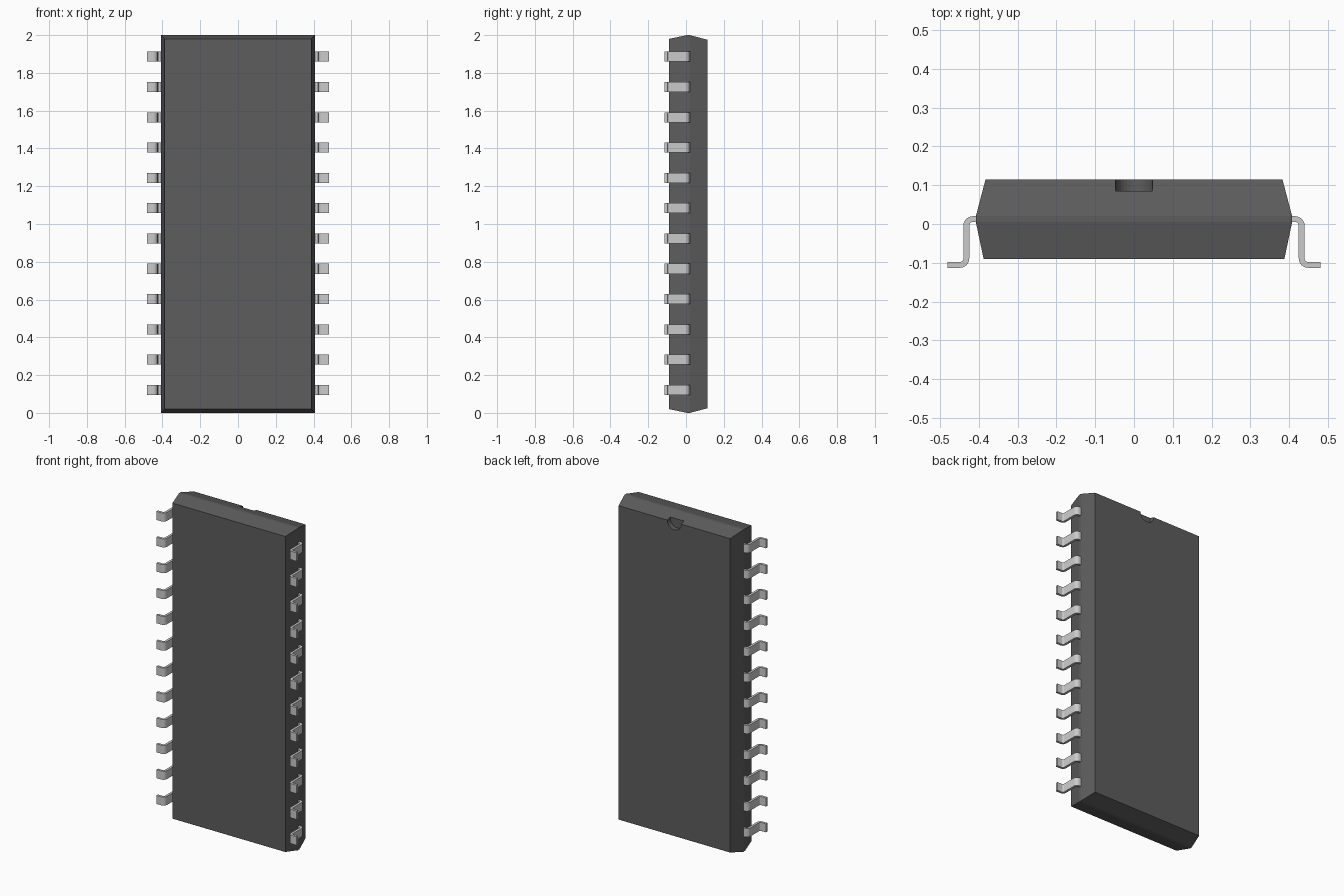
import bpy, bmesh
from math import cos, sin, pi, radians

if "Cube" in bpy.data.objects:
    bpy.data.objects.remove(bpy.data.objects["Cube"])


def material(name, color):
    m = bpy.data.materials.new(name)
    m.diffuse_color = (*color, 1)
    m.use_nodes = True
    m.node_tree.nodes["Principled BSDF"].inputs["Base Color"].default_value = m.diffuse_color
    return m


def add_object(name, bm, mat=None):
    bmesh.ops.recalc_face_normals(bm, faces=bm.faces)
    mesh = bpy.data.meshes.new(name)
    bm.to_mesh(mesh)
    bm.free()
    ob = bpy.data.objects.new(name, mesh)
    bpy.context.collection.objects.link(ob)
    if mat:
        mesh.materials.append(mat)
    return ob


def prism(profile, axis, a, b):
    """Extrude a closed 2D profile along y or z from a to b."""
    bm = bmesh.new()
    place = (lambda u, v, t: (u, t, v)) if axis == 'y' else (lambda u, v, t: (u, v, t))
    ends = [[bm.verts.new(place(u, v, t)) for u, v in profile] for t in (a, b)]
    for loop in ends:
        bm.faces.new(loop)
    n = len(profile)
    for i in range(n):
        j = (i + 1) % n
        bm.faces.new((ends[0][i], ends[0][j], ends[1][j], ends[1][i]))
    return bm


def arc(cx, cy, r, start, end, steps=6):
    return [(cx + r * cos(radians(start + (end - start) * i / steps)),
             cy + r * sin(radians(start + (end - start) * i / steps)))
            for i in range(steps + 1)]


plastic = material("dark_plastic", (0.11, 0.11, 0.11))
metal = material("pin_metal", (0.65, 0.65, 0.62))

# Body: stacked rectangles with drafted sides around a thin straight band
bm = bmesh.new()
rings = []
for y, inset in ((-0.09, 0.02), (0.005, 0), (0.02, 0), (0.115, 0.025)):
    x, z = 0.408 - inset, 1 - inset
    rings.append([bm.verts.new((sx * x, y, 1 + sz * z))
                  for sx, sz in ((-1, -1), (1, -1), (1, 1), (-1, 1))])
bm.faces.new(rings[0])
bm.faces.new(rings[-1])
for lo, hi in zip(rings, rings[1:]):
    for i in range(4):
        j = (i + 1) % 4
        bm.faces.new((lo[i], lo[j], hi[j], hi[i]))
body = add_object("body", bm, plastic)

# Orientation notch: round cut in the back face at the top edge
circle = [(0.048 * cos(2 * pi * i / 32), 1.975 + 0.048 * sin(2 * pi * i / 32))
          for i in range(32)]
cutter = add_object("notch_cutter", prism(circle, 'y', 0.085, 0.16), plastic)
cutter.hide_render = True
cut = body.modifiers.new("notch", 'BOOLEAN')
cut.operation = 'DIFFERENCE'
cut.solver = 'EXACT'
cut.object = cutter
bpy.context.view_layer.objects.active = body
bpy.ops.object.modifier_apply(modifier=cut.name)
bpy.data.objects.remove(cutter, do_unlink=True)

# Gull-wing pins: one bent strip, repeated up the side and mirrored
r_in, r_out = 0.009, 0.024
shoulder = (0.440 - r_out, 0.020 - r_out)
ankle = (0.425 + r_out, -0.113 + r_out)
profile = ([(0.38, 0.020)] + arc(*shoulder, r_out, 90, 0)
           + arc(*ankle, r_in, 180, 270) + [(0.481, -0.098), (0.481, -0.113)]
           + arc(*ankle, r_out, 270, 180) + arc(*shoulder, r_in, 0, 90)
           + [(0.38, 0.005)])
pins = add_object("pins", prism(profile, 'z', 0.095, 0.148), metal)
bpy.ops.object.select_all(action='DESELECT')
pins.select_set(True)
bpy.context.view_layer.objects.active = pins
bpy.ops.object.shade_smooth_by_angle(angle=radians(30))
row = pins.modifiers.new("row", 'ARRAY')
row.count = 12
row.use_relative_offset = False
row.use_constant_offset = True
row.constant_offset_displace = (0, 0, 0.1604)
pins.modifiers.new("both_sides", 'MIRROR')
